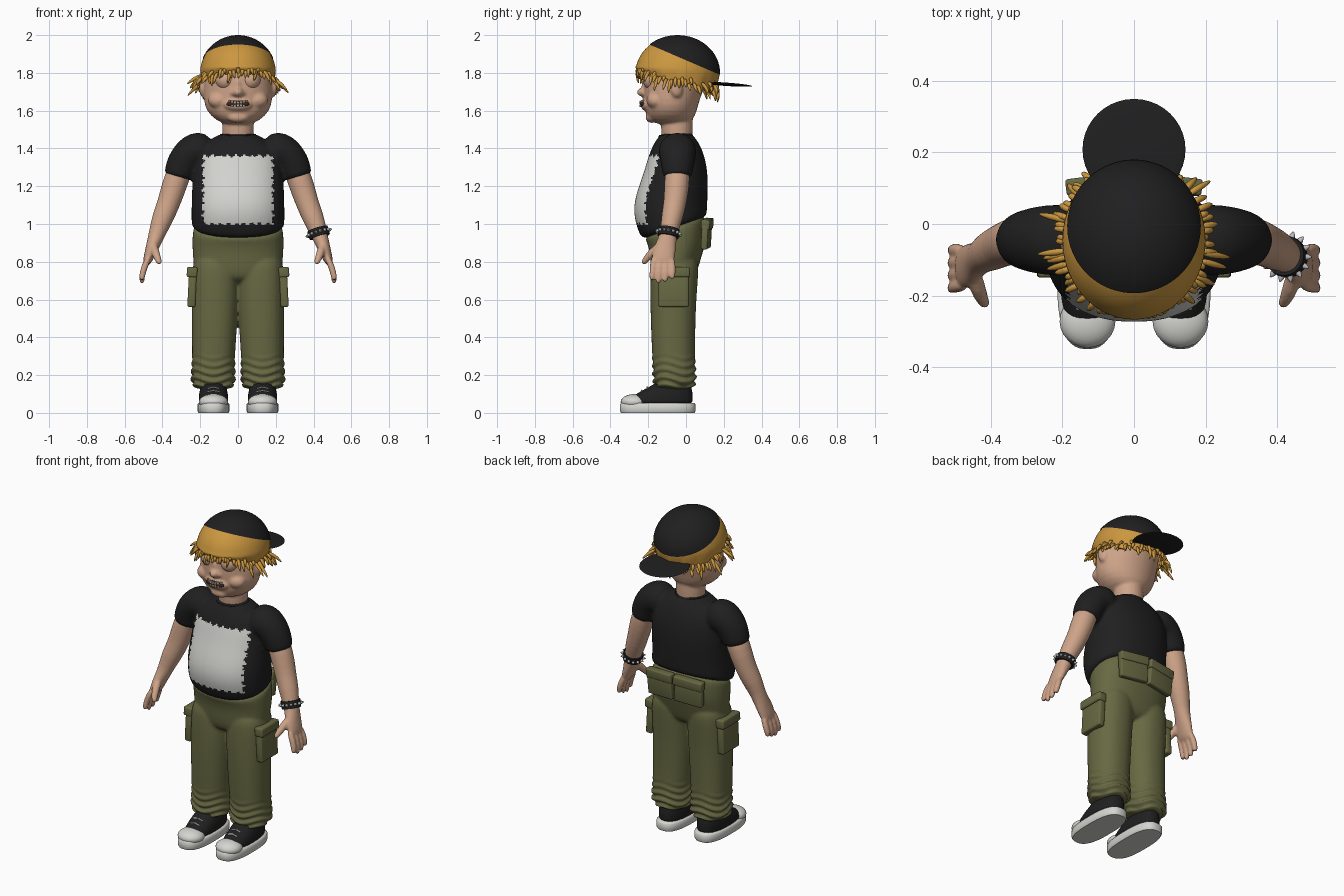
import bpy, bmesh, math, random
from mathutils import Vector, Matrix, Euler

if "Cube" in bpy.data.objects:
    bpy.data.objects.remove(bpy.data.objects["Cube"])
rng = random.Random(4)


def material(name, *rgb):
    m = bpy.data.materials.new(name)
    m.use_nodes = True
    m.diffuse_color = (*rgb, 1)
    m.node_tree.nodes["Principled BSDF"].inputs["Base Color"].default_value = (*rgb, 1)
    return m


SKIN = material("skin", .62, .37, .25)
HAIR = material("blond_hair", .6, .31, .05)
BLACK = material("black_cloth", .014, .014, .015)
OLIVE = material("olive_cloth", .135, .14, .055)
WHITE = material("off_white", .66, .66, .63)
TEETH = material("teeth", .42, .45, .32)
DARK = material("mouth_dark", .05, .02, .02)
METAL = material("stud_metal", .5, .5, .52)


def frame(t):
    axis = Vector((1, 0, 0)) if abs(t.y) > .9 else Vector((0, 1, 0))
    u = axis.cross(t).normalized()
    return u, t.cross(u)


def tube(bm, pts, n=16, upright=False, power=1, caps=True):
    """Loft through (x, y, z, rx, ry, tilt) rings."""
    pos = [Vector(p[:3]) for p in pts]
    rings = []
    for i, p in enumerate(pts):
        rx, ry = p[3], p[4] if len(p) > 4 else p[3]
        if upright:
            u, v = Vector((1, 0, 0)), Vector((0, 1, 0))
        else:
            u, v = frame((pos[min(i + 1, len(pts) - 1)] - pos[max(i - 1, 0)]).normalized())
        lift = Vector((0, 0, p[5] if len(p) > 5 else 0))
        ring = []
        for k in range(n):
            a = math.tau * k / n
            c, s = (math.copysign(abs(f) ** power, f) for f in (math.cos(a), math.sin(a)))
            ring.append(bm.verts.new(pos[i] + u * rx * c + (v * ry + lift) * s))
        rings.append(ring)
    for a, b in zip(rings, rings[1:]):
        for k in range(n):
            bm.faces.new((a[k], a[k - 1], b[k - 1], b[k]))
    if caps:
        bm.faces.new(rings[0])
        bm.faces.new(rings[-1])


def blob(bm, loc, size, rot=(0, 0, 0), seg=24):
    bmesh.ops.create_uvsphere(bm, u_segments=seg, v_segments=max(seg // 2, 4), radius=1,
                              matrix=Matrix.LocRotScale(Vector(loc), Euler(rot), Vector(size)))


def box(bm, loc, size, rot=(0, 0, 0)):
    bmesh.ops.create_cube(bm, size=1, matrix=Matrix.LocRotScale(Vector(loc), Euler(rot), Vector(size)))


def finish(name, bm, *mats, subsurf=0, voxel=0, bevel=0, solid=0):
    """Turn a bmesh into a shaded object; voxel fuses overlapping volumes."""
    bmesh.ops.recalc_face_normals(bm, faces=bm.faces)
    me = bpy.data.meshes.new(name)
    bm.to_mesh(me)
    bm.free()
    ob = bpy.data.objects.new(name, me)
    bpy.context.collection.objects.link(ob)
    if subsurf:
        ob.modifiers.new("Subsurf", "SUBSURF").levels = subsurf
    if bevel:
        m = ob.modifiers.new("Bevel", "BEVEL")
        m.width, m.segments = bevel, 3
    if solid:
        ob.modifiers.new("Solidify", "SOLIDIFY").thickness = solid
    if voxel:
        m = ob.modifiers.new("Remesh", "REMESH")
        m.mode, m.voxel_size = "VOXEL", voxel
        m = ob.modifiers.new("Smooth", "SMOOTH")
        m.factor, m.iterations = .5, 4
    bpy.context.view_layer.update()
    ob.data = bpy.data.meshes.new_from_object(ob.evaluated_get(bpy.context.evaluated_depsgraph_get()))
    ob.modifiers.clear()
    ob.data.name = name
    ob.data.materials.clear()
    for m in mats:
        ob.data.materials.append(m)
    ob.data.shade_smooth()
    ob.data.set_sharp_from_angle(angle=math.radians(50))
    return ob


SIDES = ((1, "left"), (-1, "right"))


def flip(pts, s):
    return [(p[0] * s, *p[1:]) for p in pts]


# Shirt: torso and sleeves fused, with a ragged pale print on the chest
bm = bmesh.new()
tube(bm, [(0, -.06, .97, .243, .165, .065), (0, -.07, 1.0, .247, .18, .05), (0, -.085, 1.08, .247, .198, .02),
          (0, -.075, 1.16, .245, .19), (0, -.055, 1.26, .24, .172), (0, -.05, 1.35, .23, .152),
          (0, -.05, 1.42, .19, .125), (0, -.05, 1.47, .11, .09), (0, -.055, 1.48, .08, .07)], 32, True, .9)
for s, side in SIDES:
    tube(bm, flip([(.14, -.045, 1.38, .1), (.235, -.045, 1.4, .102), (.285, -.045, 1.34, .092),
                   (.312, -.045, 1.27, .08), (.318, -.045, 1.24, .076)], s), 20)
shirt = finish("shirt", bm, BLACK, WHITE, subsurf=2, voxel=.011)
for f in shirt.data.polygons:
    x, y, z = f.center
    jag = .006 * math.sin(140 * z) + .004 * math.sin(333 * z)
    wave = .006 * math.sin(150 * x)
    if abs(x) < .185 + jag and 1 < z + wave < 1.36 and f.normal.y < -.15 and y < -.05:
        f.material_index = 1

bm = bmesh.new()
tube(bm, [(0, -.055, 1.45, .1, .095, .01), (0, -.055, 1.475, .095, .088, .005),
          (0, -.055, 1.478, .082, .075, .005)], 32, True)
finish("shirt_collar", bm, BLACK)

# Trousers: hips and legs fused, cuffs crumpled
bm = bmesh.new()
tube(bm, [(0, -.065, .68, .2, .1), (0, -.062, .76, .235, .125), (0, -.052, .84, .24, .138),
          (0, -.05, .9, .243, .155), (0, -.055, .97, .24, .163, .05), (0, -.055, 1.0, .225, .15, .06)],
     32, True, .9)
for s, side in SIDES:
    tube(bm, flip([(.13, -.06, .12, .105, .105), (.132, -.06, .17, .116, .115), (.13, -.065, .28, .112, .113),
                   (.126, -.068, .42, .119, .117), (.121, -.068, .6, .123, .122),
                   (.12, -.06, .75, .125, .128), (.12, -.055, .85, .11, .12)], s), 28, True, .9)
trousers = finish("trousers", bm, OLIVE, subsurf=2, voxel=.009)
for v in trousers.data.vertices:
    if v.co.z < .32:
        out = v.co - Vector((math.copysign(.13, v.co.x), -.062, v.co.z))
        a = math.atan2(out.y, abs(out.x))
        v.co += out.normalized() * .008 * min(1, (.32 - v.co.z) * 8) * math.sin(v.co.z * 150 + 2 * math.sin(3 * a))

# Pockets with flaps
for s, side in SIDES:
    bm = bmesh.new()
    box(bm, (.243 * s, -.065, .65), (.042, .16, .18), (0, -.05 * s, 0))
    box(bm, (.243 * s, -.065, .745), (.056, .17, .055), (0, -.05 * s, 0))
    finish(side + "_thigh_pocket", bm, OLIVE, bevel=.01)
    bm = bmesh.new()
    box(bm, (.097 * s, .108, .94), (.178, .035, .14), (-.06, .06 * s, -.12 * s))
    box(bm, (.097 * s, .112, 1.0), (.186, .046, .055), (-.06, .06 * s, -.12 * s))
    finish(side + "_back_pocket", bm, OLIVE, bevel=.008)

# Arms with hands
arm = [(.27, -.045, 1.36, .055), (.315, -.045, 1.27, .068), (.345, -.05, 1.18, .066), (.37, -.06, 1.1, .06),
       (.4, -.075, 1.03, .058), (.425, -.09, .96, .046), (.442, -.1, .91, .04, .05),
       (.46, -.115, .86, .032, .062), (.478, -.122, .81, .026, .06), (.488, -.125, .785, .015, .05)]
for s, side in SIDES:
    bm = bmesh.new()
    tube(bm, flip(arm, s), 20)
    for i in range(4):
        y = -.175 + .035 * i
        drop = .02 * abs(i - 1.3)
        tube(bm, flip([(.47, y * .85 - .02, .83, .018), (.497, y, .77, .019), (.51, y - .003, .72, .017),
                       (.508, y - .008, .675 + drop, .013)], s), 10)
    tube(bm, flip([(.45, -.13, .89, .024), (.437, -.18, .85, .024), (.425, -.21, .815, .02),
                   (.412, -.232, .785, .013)], s), 10)
    finish(side + "_arm", bm, SKIN, subsurf=1, voxel=.007)

# Studded wristband on the left wrist
bm, studs = bmesh.new(), bmesh.new()
mid, along = Vector((.427, -.092, .953)), Vector((.3, -.17, -1)).normalized()
ends = [mid - along * .022, mid + along * .022]
tube(bm, [(*ends[0], .056), (*mid, .058), (*ends[1], .055)], 32)
u, v = frame(along)
for k in range(14):
    a = math.tau * k / 14
    out = u * math.cos(a) + v * math.sin(a)
    tube(studs, [(*(mid + out * .055), .009), (*(mid + out * .062), .008), (*(mid + out * .073), .002)], 8)
finish("wristband", bm, BLACK)
finish("wristband_studs", studs, METAL)

# Head: skull, neck, nose, ears and lips fused
bm = bmesh.new()
tube(bm, [(0, -.08, 1.525, .06, .07), (0, -.08, 1.55, .12, .12), (0, -.08, 1.6, .17, .138),
          (0, -.075, 1.66, .184, .148), (0, -.06, 1.74, .183, .165), (0, -.045, 1.83, .18, .18),
          (0, -.045, 1.91, .14, .15), (0, -.045, 1.95, .06, .07)], 28, True)
tube(bm, [(0, -.045, 1.42, .09, .085), (0, -.05, 1.5, .082, .083), (0, -.045, 1.62, .09, .09)], 24, True)
blob(bm, (0, -.222, 1.698), (.03, .038, .026))
blob(bm, (0, -.21, 1.735), (.018, .025, .045))
blob(bm, (0, -.205, 1.632), (.078, .036, .036))
blob(bm, (0, -.18, 1.565), (.06, .035, .03))
for s, side in SIDES:
    blob(bm, (.185 * s, -.05, 1.715), (.02, .033, .046), (.2, 0, .3 * s))
    blob(bm, (.1 * s, -.16, 1.655), (.06, .05, .045))
    blob(bm, (.026 * s, -.218, 1.692), (.016, .018, .015))
finish("head", bm, SKIN, subsurf=1, voxel=.008)

bm = bmesh.new()
for s, side in SIDES:
    blob(bm, (.066 * s, -.172, 1.762), (.054, .056, .054))
finish("eyelids", bm, SKIN)

# Mouth with crooked teeth
bm = bmesh.new()
blob(bm, (0, -.224, 1.636), (.062, .021, .02))
finish("mouth", bm, DARK)
bm = bmesh.new()
for row in (-1, 1):
    for i in range(-3, 4):
        x = i * .015
        box(bm, (x, -.241 + 6 * x * x, 1.635 + row * .009 + 3 * x * x), (.012, .01, rng.uniform(.01, .015)),
            (0, rng.uniform(-.25, .25), .5 * i / 3))
finish("teeth", bm, TEETH, bevel=.002)

# Hair: dome with a fringe rising at the front, plus loose strands
CENTRE, RX, RY, RZ = Vector((0, -.045, 1.8)), .2, .222, .2


def drop_at(a):
    return .75 + .4 * math.sin(a)


bm = bmesh.new()
rings = [(0, CENTRE.y, CENTRE.z + RZ * .98 * math.sin(t), RX * math.cos(t), RY * math.cos(t))
         for t in (1.5 - .1 * i for i in range(16))]
rings += [(0, CENTRE.y, 1.8 - d, RX - d * .1, RY - d * .3) for d in (.03, .055, .08)]
tube(bm, rings, 72, True, caps=False)
for v in bm.verts:
    if v.co.z < 1.84:
        a = math.atan2(v.co.y - CENTRE.y, v.co.x)
        jag = 1 + .12 * math.sin(13 * a) + .08 * math.sin(29 * a)
        v.co.z = 1.84 - (1.84 - v.co.z) * drop_at(a) * jag
finish("hair", bm, HAIR, solid=.012)

bm = bmesh.new()
for i in range(84):
    a = math.tau * (i + rng.random()) / 84
    c, s = math.cos(a), math.sin(a)
    out = Vector((c, s, 0))
    size = rng.uniform(.05, .1) * (.5 + .5 * min(1, drop_at(a) * 1.3))
    base = Vector((RX * .95 * c, CENTRE.y + RY * .92 * s, 1.85 - .12 * drop_at(a) + rng.uniform(-.005, .03)))
    flare = .06 + rng.uniform(.2, .9) * abs(c) ** 1.5
    tip = base + out * size * flare - Vector((rng.uniform(-.015, .015), 0, size * rng.uniform(.5, 1)))
    bend = (base + tip) / 2 + out * .012
    tube(bm, [(*base, .012), (*bend, .012), (*tip, .003)], 6)
finish("hair_strands", bm, HAIR, subsurf=1)

# Cap worn backwards: dome cut by a sloping plane, and a flat visor
bm = bmesh.new()
blob(bm, CENTRE, (RX * 1.015, RY * 1.015, RZ), seg=64)
bmesh.ops.bisect_plane(bm, geom=bm.verts[:] + bm.edges[:] + bm.faces[:], plane_co=(0, 0, 1.867),
                       plane_no=(0, .43, 1), clear_inner=True)
finish("cap", bm, BLACK)
bm = bmesh.new()
blob(bm, (0, .208, 1.74), (.144, .142, .009), (-.07, 0, 0), 40)
finish("cap_visor", bm, BLACK)

# Shoes
for s, side in SIDES:
    x = .13 * s
    bm = bmesh.new()
    tube(bm, [(x, -.15, 0, .08, .195), (x, -.15, .01, .085, .2), (x, -.15, .045, .085, .2),
              (x, -.15, .053, .078, .193)], 40, True, .75)
    finish(side + "_shoe_sole", bm, WHITE)
    bm = bmesh.new()
    blob(bm, (x, -.272, .058), (.078, .074, .042))
    finish(side + "_toe_cap", bm, WHITE)
    bm = bmesh.new()
    tube(bm, [(x, -.14, .04, .077, .178), (x, -.135, .07, .079, .17), (x, -.115, .1, .077, .152),
              (x, -.09, .13, .07, .12), (x, -.065, .16, .062, .09), (x, -.06, .18, .055, .08)], 28, True, .85)
    finish(side + "_shoe_upper", bm, BLACK, subsurf=2)
    bm = bmesh.new()
    for i in range(2):
        y, z = -.235 + .03 * i, .119 + .018 * i
        tube(bm, [(x - .03, y, z - .008, .004), (x, y, z, .004), (x + .03, y, z - .008, .004)], 6)
    finish(side + "_shoe_laces", bm, WHITE)
